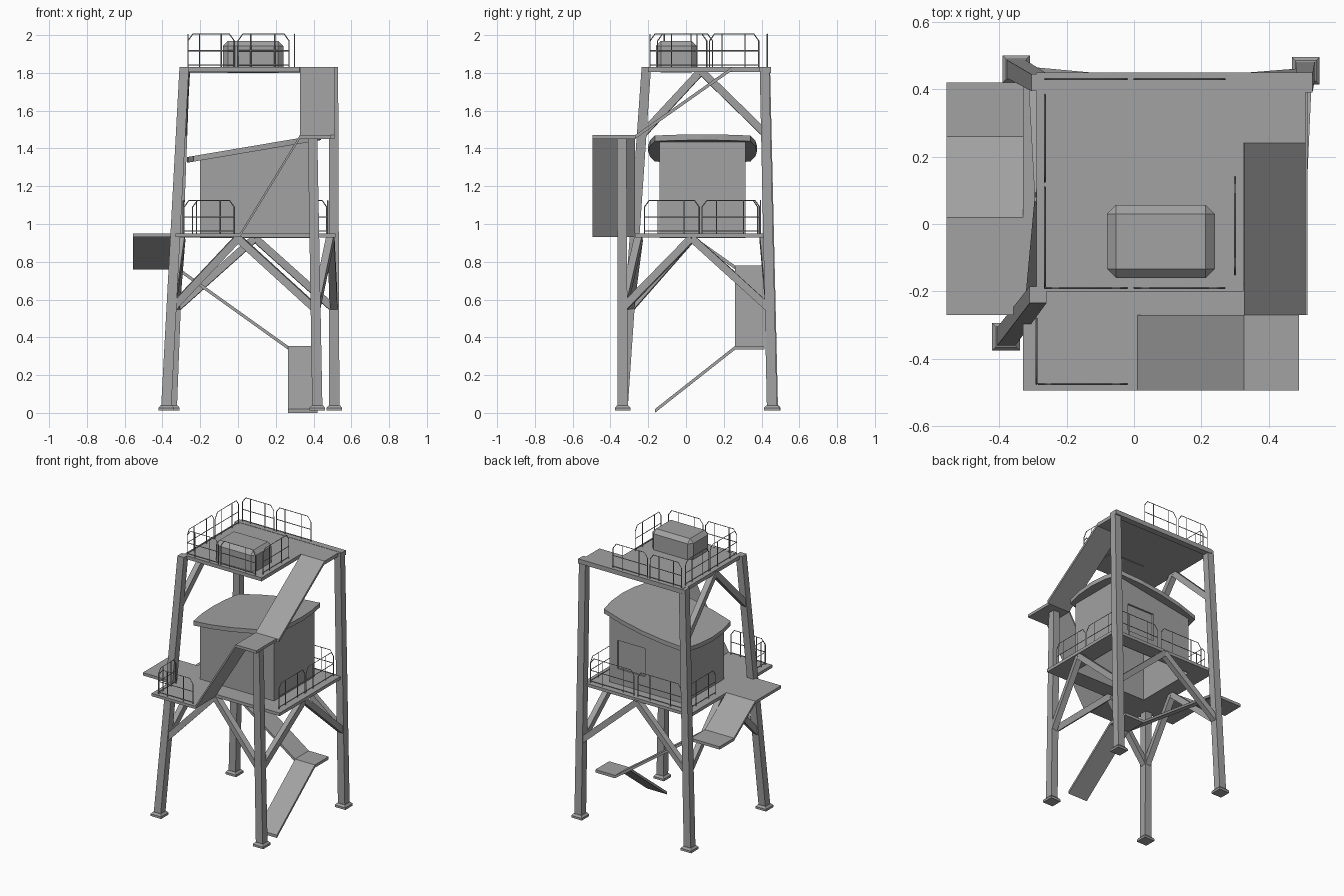
import bpy, bmesh
from mathutils import Vector

if "Cube" in bpy.data.objects:
    bpy.data.objects.remove(bpy.data.objects["Cube"])

# Single painted steel colour
steel = bpy.data.materials.new("grey_steel")
steel.use_nodes = True
steel.diffuse_color = (0.36, 0.36, 0.36, 1)
steel.node_tree.nodes["Principled BSDF"].inputs["Base Color"].default_value = steel.diffuse_color


def add(name, data):
    ob = bpy.data.objects.new(name, data)
    bpy.context.scene.collection.objects.link(ob)
    data.materials.append(steel)
    return ob


def make(name, verts, faces):
    me = bpy.data.meshes.new(name)
    me.from_pydata([tuple(v) for v in verts], [], faces)
    bm = bmesh.new()
    bm.from_mesh(me)
    bmesh.ops.recalc_face_normals(bm, faces=bm.faces)
    bm.to_mesh(me)
    bm.free()
    return add(name, me)


def prism(name, bottom, top):
    """Solid between two matching loops."""
    n = len(bottom)
    sides = [(i, (i + 1) % n, (i + 1) % n + n, i + n) for i in range(n)]
    return make(name, list(bottom) + list(top),
                [tuple(range(n)), tuple(range(n, 2 * n))] + sides)


def slab(name, pts, t=0.02):
    """Plate whose upper outline is pts, thickened downward."""
    pts = [Vector(p) for p in pts]
    return prism(name, [p - Vector((0, 0, t)) for p in pts], pts)


def rect(x0, x1, y0, y1, z):
    return [Vector(p) for p in ((x0, y0, z), (x1, y0, z), (x1, y1, z), (x0, y1, z))]


def flight_y(name, x0, x1, ya, za, yb, zb):
    slab(name, [(x0, ya, za), (x1, ya, za), (x1, yb, zb), (x0, yb, zb)])


def flight_x(name, y0, y1, xa, za, xb, zb):
    slab(name, [(xa, y0, za), (xb, y0, zb), (xb, y1, zb), (xa, y1, za)])


def square(c, h):
    x, y, z = c
    return rect(x - h, x + h, y - h, y + h, z)


def beam(name, p, q, w=0.04):
    """Square bar from p to q."""
    p, q = Vector(p), Vector(q)
    d = (q - p).normalized()
    u = d.cross(Vector((0, 0, 1))).normalized() * w / 2
    v = d.cross(u).normalized() * w / 2
    ring = [u + v, u - v, -u - v, v - u]
    return prism(name, [p + r for r in ring], [q + r for r in ring])


LOW, HIGH, LAND = 0.95, 1.83, 1.47

# Legs and footings: foot position, head position
legs = {
    "front_right": (Vector((-0.38, -0.335, 0.03)), Vector((-0.285, -0.21, HIGH))),
    "back_right": (Vector((-0.35, 0.46, 0.03)), Vector((-0.28, 0.42, HIGH))),
    "back_left": (Vector((0.51, 0.455, 0.03)), Vector((0.505, 0.415, HIGH))),
    "front_left": (Vector((0.42, -0.335, 0.03)), Vector((0.395, -0.34, 1.455))),
}
for key, (foot, head) in legs.items():
    prism(key + "_leg", square(foot, 0.027), square(head, 0.025))
    base = Vector((foot.x, foot.y, 0.012))
    slab(key + "_footing", square(base + Vector((0, 0, 0.015)), 0.041), 0.015)
    prism(key + "_footing_cap", square(base + Vector((0, 0, 0.015)), 0.041),
          square(base + Vector((0, 0, 0.028)), 0.03))


def leg_at(key, z):
    foot, head = legs[key]
    return foot.lerp(head, (z - foot.z) / (head.z - foot.z))


# Diagonal braces: inverted V on each side of the lower deck, one above
lower_v = [("front_right", "front_left", (0.0, -0.25)), ("back_right", "back_left", (0.09, 0.41)),
           ("front_right", "back_right", (-0.30, 0.03)), ("front_left", "back_left", (0.49, 0.03))]
for a, b, (x, y) in lower_v:
    for key in (a, b):
        beam("lower_brace_" + key, leg_at(key, 0.55), (x, y, LOW - 0.025))
for key in ("front_right", "back_right"):
    beam("upper_brace_" + key, leg_at(key, 1.47), (-0.275, 0.08, HIGH - 0.02))

# Cabin: open below, sloping top, recessed window in the back wall
CX0, CX1, CY0, CY1 = -0.20, 0.38, -0.14, 0.315


def roof_z(x):
    return 1.40 + 0.169 * x


floor = rect(CX0, CX1, CY0, CY1, LOW - 0.025)
eaves = [Vector((p.x, p.y, roof_z(p.x) - 0.02)) for p in floor]
WX0, WX1, WZ0, WZ1 = 0.10, 0.315, 1.06, 1.26
window = [Vector((WX1, CY1, WZ0)), Vector((WX0, CY1, WZ0)),
          Vector((WX0, CY1, WZ1)), Vector((WX1, CY1, WZ1))]
pane = [p - Vector((0, 0.012, 0)) for p in window]
wall = [2, 3, 7, 6]
cabin_faces = [(0, 1, 5, 4), (1, 2, 6, 5), (3, 0, 4, 7), (4, 5, 6, 7), (12, 13, 14, 15)]
for i in range(4):
    j = (i + 1) % 4
    cabin_faces.append((wall[i], wall[j], 8 + j, 8 + i))
    cabin_faces.append((8 + i, 8 + j, 12 + j, 12 + i))
make("cabin", floor + eaves + window + pane, cabin_faces)

# Roof: tilted plate with bowed edges
RC = Vector((0.085, 0.088))
HX, HY, BOW, SEG = 0.32, 0.253, 0.035, 4
outline = []
for sx, sy in ((0, -1), (1, 0), (0, 1), (-1, 0)):
    for k in range(SEG):
        t = 2 * k / SEG - 1
        b = BOW * (1 - t * t)
        if sx == 0:
            p = RC + Vector((-sy * t * HX, sy * (HY + b)))
        else:
            p = RC + Vector((sx * (HX + b), sx * t * HY))
        outline.append((p.x, p.y, roof_z(p.x)))
slab("cabin_roof", outline, 0.03)

# Lower deck, a frame around the cabin
outer, inner = rect(-0.33, 0.515, -0.27, 0.42, LOW), rect(CX0, CX1, CY0, CY1, LOW)
drop = Vector((0, 0, 0.022))
loops = [outer, inner, [p - drop for p in inner], [p - drop for p in outer]]
deck_faces = []
for a in range(4):
    b = (a + 1) % 4
    for i in range(4):
        j = (i + 1) % 4
        deck_faces.append((4 * a + i, 4 * a + j, 4 * b + j, 4 * b + i))
make("lower_deck", [p for loop in loops for p in loop], deck_faces)

# Upper deck with corner extension, and its back beam
slab("upper_deck", [(-0.29, -0.20, HIGH), (0.325, -0.20, HIGH), (0.325, 0.24, HIGH),
                    (0.51, 0.24, HIGH), (0.51, 0.45, HIGH), (-0.29, 0.45, HIGH)], 0.025)
slab("upper_back_beam", rect(-0.28, 0.53, 0.405, 0.45, HIGH + 0.002), 0.032)

# Stairs and landings, from the top down
flight_y("top_stair", 0.327, 0.51, 0.24, HIGH, -0.27, LAND)
slab("top_landing", rect(0.327, 0.49, -0.495, -0.27, LAND))
flight_x("front_stair", -0.495, -0.27, 0.327, LAND, 0.01, LOW)
slab("front_landing", rect(-0.33, 0.01, -0.495, -0.27, LOW))
slab("side_landing", rect(-0.557, -0.33, -0.27, 0.02, LOW))
flight_y("side_stair", -0.557, -0.33, 0.02, LOW, 0.26, 0.78)
slab("side_lower_landing", rect(-0.557, -0.33, 0.26, 0.42, 0.78))
flight_x("back_stair", 0.26, 0.415, -0.33, 0.78, 0.265, 0.355)
slab("back_landing", rect(0.265, 0.42, 0.26, 0.415, 0.355))
flight_y("ground_stair", 0.265, 0.42, 0.26, 0.355, -0.165, 0.02)

# Chamfered equipment box on the upper deck
box = slab("equipment_box", rect(-0.08, 0.24, -0.16, 0.057, 1.97), 0.168)
bev = box.modifiers.new("chamfer", "BEVEL")
bev.width, bev.segments = 0.027, 1


# Guard rail panels: chamfered frame, middle bar and two posts
def rail(name, a, b, z, h=0.175):
    a, b = Vector((*a, z)), Vector((*b, z))
    cut = 0.025 / (b - a).length

    def at(t, dz):
        return a.lerp(b, t) + Vector((0, 0, dz))

    paths = [[at(0, 0), at(0, h - 0.035), at(cut, h), at(1 - cut, h), at(1, h - 0.035), at(1, 0)],
             [at(0, 0.012), at(1, 0.012)], [at(0, h / 2), at(1, h / 2)]]
    paths += [[at(t, 0), at(t, h)] for t in (0.25, 0.72)]
    cu = bpy.data.curves.new(name, "CURVE")
    cu.dimensions = "3D"
    cu.bevel_depth, cu.bevel_resolution = 0.003, 0
    for path in paths:
        sp = cu.splines.new("POLY")
        sp.points.add(len(path) - 1)
        for pt, co in zip(sp.points, path):
            pt.co = (*co, 1)
    add(name, cu)


for x0, x1 in ((-0.265, -0.02), (0.0, 0.27)):
    rail("upper_back_rail", (x0, 0.43), (x1, 0.43), HIGH)
    rail("upper_front_rail", (x0, -0.19), (x1, -0.19), HIGH)
for y0, y1 in ((-0.19, 0.11), (0.125, 0.385)):
    rail("upper_right_rail", (-0.265, y0), (-0.265, y1), HIGH)
rail("upper_left_rail", (0.30, -0.15), (0.30, 0.14), HIGH)
for y0, y1 in ((-0.22, 0.07), (0.085, 0.39)):
    rail("lower_left_rail", (0.475, y0), (0.475, y1), LOW)
for x0, x1 in ((-0.24, 0.10), (0.13, 0.47)):
    rail("lower_back_rail", (x0, 0.395), (x1, 0.395), LOW)
rail("lower_right_rail", (-0.285, 0.08), (-0.285, 0.38), LOW)
rail("front_landing_rail", (-0.285, -0.475), (-0.02, -0.475), LOW)
rail("front_landing_end_rail", (-0.29, -0.475), (-0.29, -0.28), LOW)
